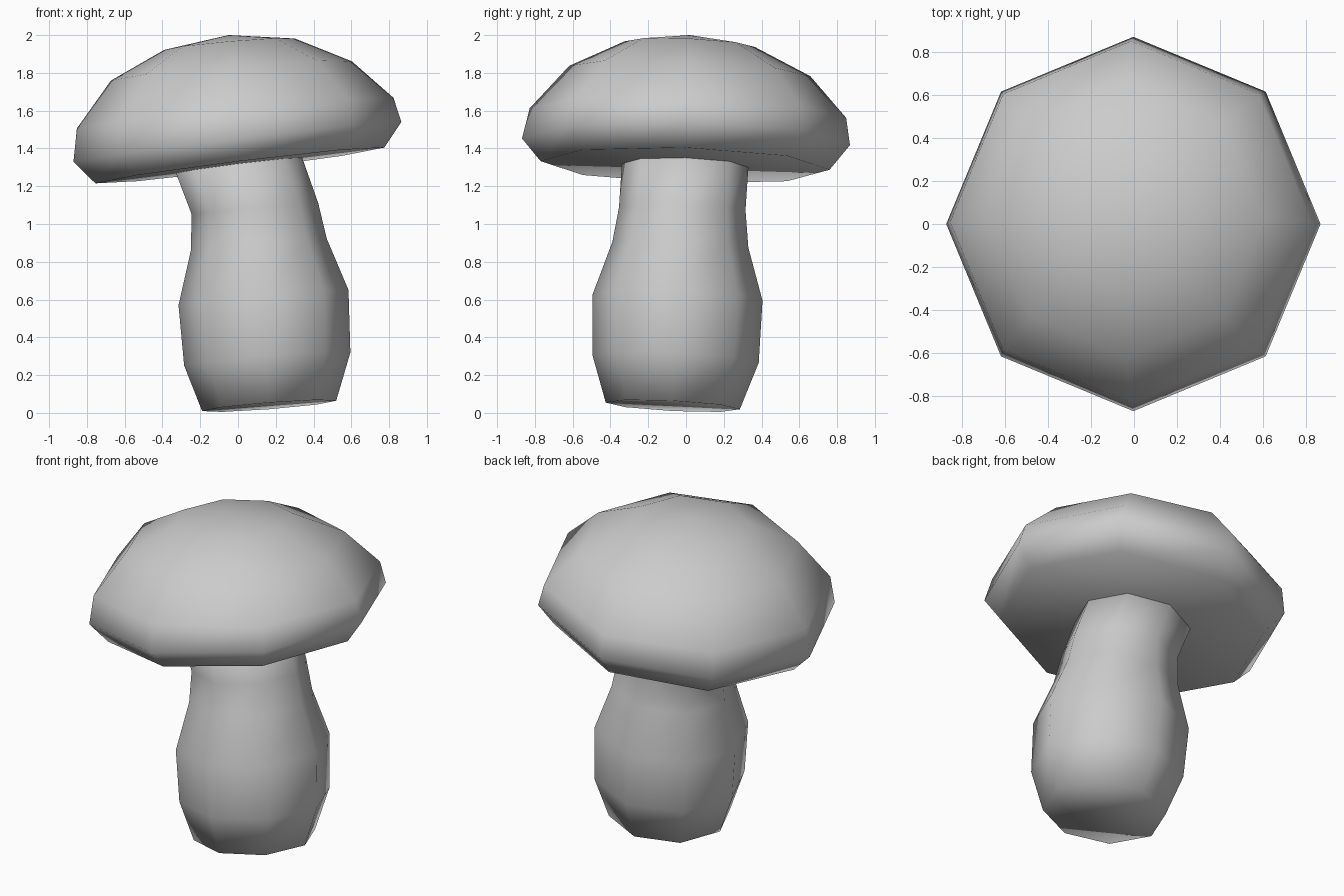
import bpy, bmesh
from math import cos, sin, pi

if "Cube" in bpy.data.objects:
    bpy.data.objects.remove(bpy.data.objects["Cube"])

SIDES = 8


def lofted(name, rings, apex=None):
    """Skin tilted octagonal rings (cx, cy, cz, radius, slope_x, slope_y), bottom to top."""
    bm = bmesh.new()
    loops = []
    for cx, cy, cz, r, sx, sy in rings:
        loop = []
        for i in range(SIDES):
            dx, dy = r * cos(2 * pi * i / SIDES), r * sin(2 * pi * i / SIDES)
            loop.append(bm.verts.new((cx + dx, cy + dy, cz + sx * dx + sy * dy)))
        loops.append(loop)
    for a, b in zip(loops, loops[1:]):
        for i in range(SIDES):
            j = (i + 1) % SIDES
            bm.faces.new((a[i], a[j], b[j], b[i]))
    bm.faces.new(loops[0][::-1])
    if apex:
        tip = bm.verts.new(apex)
        for i in range(SIDES):
            bm.faces.new((loops[-1][i], loops[-1][(i + 1) % SIDES], tip))
    else:
        bm.faces.new(loops[-1])
    bmesh.ops.recalc_face_normals(bm, faces=bm.faces)
    for f in bm.faces:
        f.smooth = True
    me = bpy.data.meshes.new(name)
    bm.to_mesh(me)
    bm.free()
    ob = bpy.data.objects.new(name, me)
    bpy.context.collection.objects.link(ob)
    return ob


# Bulging, leaning stem; its top ends inside the cap
lofted("stem", [
    (0.165, -0.07, 0.037, 0.355, 0.077, -0.05),
    (0.155, -0.055, 0.285, 0.44, 0.08, -0.045),
    (0.135, -0.045, 0.61, 0.45, 0.09, -0.035),
    (0.11, -0.03, 0.89, 0.36, 0.09, -0.04),
    (0.09, -0.02, 1.08, 0.335, 0.09, -0.02),
    (-0.02, 0.0, 1.38, 0.335, 0.12, -0.025),
])

# Tilted domed cap with a flat underside
lofted("cap", [
    (0.01, -0.005, 1.31, 0.765, 0.124, -0.03),
    (-0.003, 0.0, 1.435, 0.868, 0.121, -0.02),
    (-0.015, 0.01, 1.587, 0.838, 0.097, -0.03),
    (-0.035, 0.02, 1.81, 0.638, 0.08, -0.043),
    (-0.045, 0.02, 1.952, 0.345, 0.087, -0.044),
], apex=(-0.05, 0.02, 2.0))
